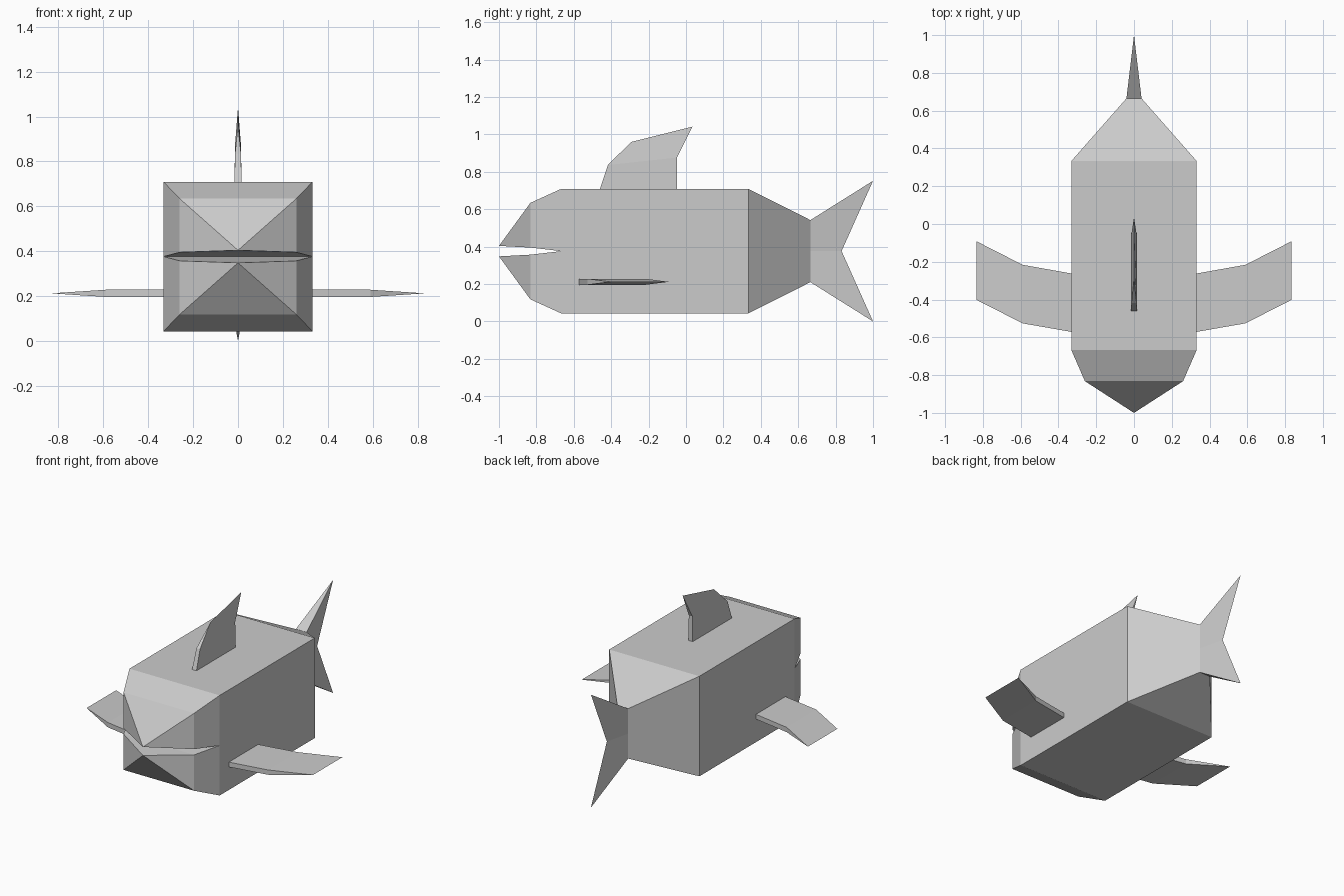
import bpy
import bmesh
from mathutils import Vector

if "Cube" in bpy.data.objects:
    bpy.data.objects.remove(bpy.data.objects["Cube"])

MID = 0.376  # height of the horizontal symmetry plane of body and tail


def loft(name, rings, mirror_axis, offset=(0, 0, 0)):
    """Skin four-point rings, drop faces on the mirror plane, mirror and weld."""
    bm = bmesh.new()
    loops = [[bm.verts.new(p) for p in ring] for ring in rings]
    for a, b in zip(loops, loops[1:]):
        for i in range(4):
            j = (i + 1) % 4
            bm.faces.new((a[i], a[j], b[j], b[i]))
    bmesh.ops.remove_doubles(bm, verts=bm.verts[:], dist=1e-5)
    if mirror_axis:
        k = "XYZ".index(mirror_axis)
        flat = [f for f in bm.faces if all(abs(v.co[k]) < 1e-5 for v in f.verts)]
        bmesh.ops.delete(bm, geom=flat, context='FACES')
        bmesh.ops.mirror(bm, geom=bm.verts[:] + bm.edges[:] + bm.faces[:],
                         merge_dist=1e-5, axis=mirror_axis)
        bmesh.ops.remove_doubles(bm, verts=bm.verts[:], dist=1e-5)
    bmesh.ops.translate(bm, verts=bm.verts[:], vec=Vector(offset))
    bmesh.ops.recalc_face_normals(bm, faces=bm.faces[:])
    mesh = bpy.data.meshes.new(name)
    bm.to_mesh(mesh)
    bm.free()
    ob = bpy.data.objects.new(name, mesh)
    bpy.context.collection.objects.link(ob)
    return ob


def rect(y, w, lo, hi):
    return [(-w, y, lo), (w, y, lo), (w, y, hi), (-w, y, hi)]


# Body with an open wedge mouth: upper half mirrored downwards
loft("body", [rect(-1.0, 0, 0.028, 0.028),
              rect(-0.832, 0.26, 0.019, 0.258),
              rect(-0.667, 0.332, 0, 0.333),
              rect(0.333, 0.332, 0, 0.333),
              rect(0.665, 0.04, 0, 0.166)], 'Z', (0, 0, MID))

# Forked tail fin tapering to a sharp edge
loft("tail_fin", [rect(0.665, 0.04, 0, 0.166),
                  [(0, 0.832, 0), (0, 0.832, 0), (0, 1, 0.376), (0, 1, 0.376)]],
     'Z', (0, 0, MID))

# Dorsal fin: (half thickness, front edge y z, rear edge y z)
dorsal = [(0.016, -0.46, 0.709, -0.048, 0.709),
          (0.013, -0.418, 0.836, -0.048, 0.876),
          (0, -0.293, 0.96, 0.035, 1.042)]
loft("dorsal_fin", [[(-t, y0, z0), (t, y0, z0), (t, y1, z1), (-t, y1, z1)]
                    for t, y0, z0, y1, z1 in dorsal], None)

# Side fins: (x, front y, rear y, half thickness)
side = [(0.332, -0.571, -0.262, 0.016),
        (0.59, -0.526, -0.216, 0.016),
        (0.833, -0.402, -0.092, 0)]
loft("side_fins", [[(x, y0, -t), (x, y1, -t), (x, y1, t), (x, y0, t)]
                   for x, y0, y1, t in side], 'X', (0, 0, 0.212))
